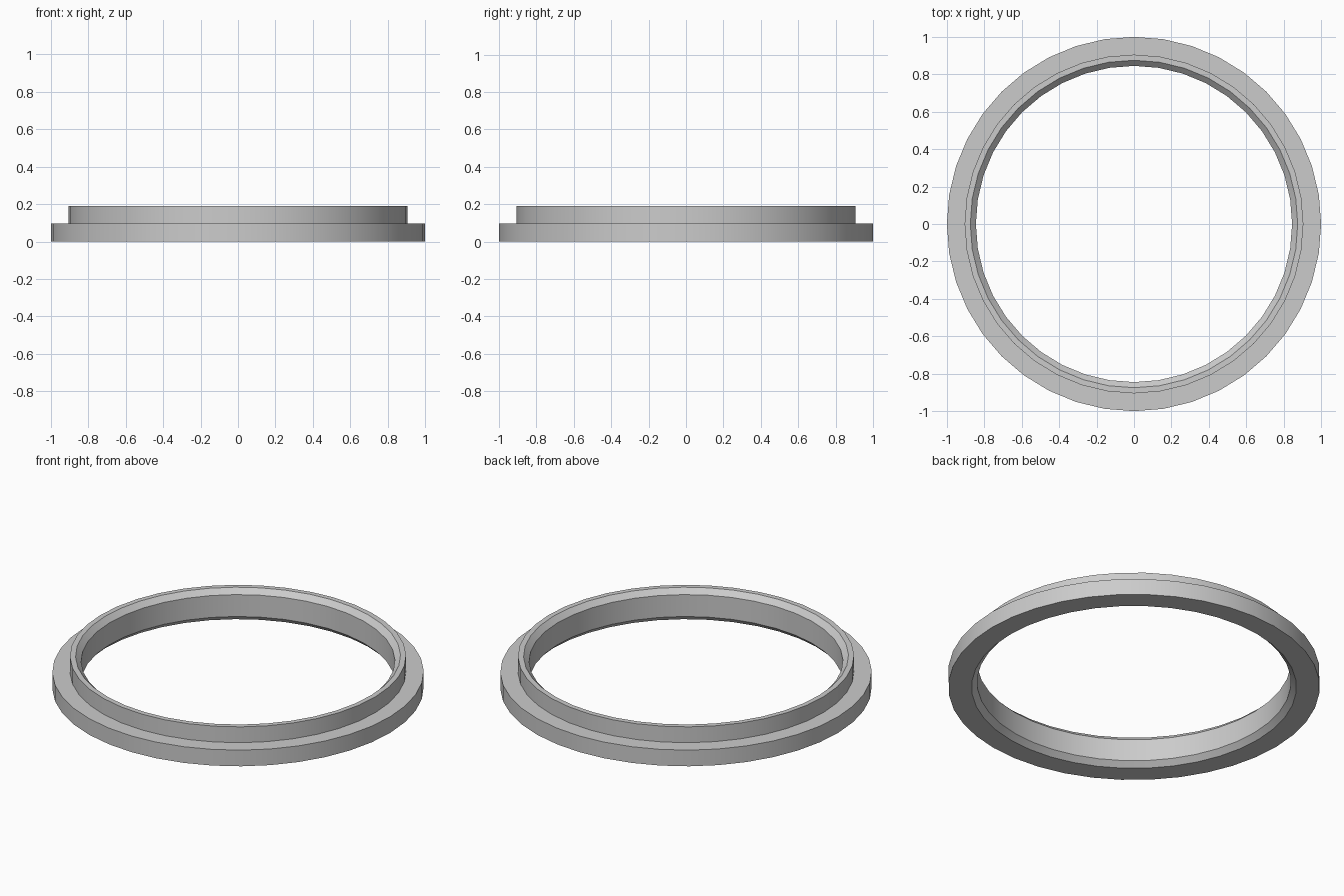
import bpy
import bmesh
import math

cube = bpy.data.objects.get("Cube")
if cube:
    bpy.data.objects.remove(cube, do_unlink=True)

SIDES = 40
BORE, RIM, FLANGE = 0.845, 0.905, 1.0
STEP, TOP, BEVEL = 0.096, 0.19, 0.03

# Plain grey material
grey = bpy.data.materials.new("plain_grey")
grey.use_nodes = True
colour = (0.6, 0.6, 0.6, 1)
grey.diffuse_color = colour
grey.node_tree.nodes["Principled BSDF"].inputs["Base Color"].default_value = colour

# Cross-section: wide flange, stepped collar, bore chamfered at both ends
profile = [
    (BORE + BEVEL, 0), (FLANGE, 0), (FLANGE, STEP), (RIM, STEP),
    (RIM, TOP), (BORE + BEVEL, TOP), (BORE, TOP - BEVEL), (BORE, BEVEL),
]

# Revolve the closed section into a ring
bm = bmesh.new()
verts = [bm.verts.new((r, 0, z)) for r, z in profile]
edges = [bm.edges.new((v, verts[(i + 1) % len(verts)])) for i, v in enumerate(verts)]
bmesh.ops.spin(bm, geom=verts + edges, cent=(0, 0, 0), axis=(0, 0, 1),
               angle=math.tau, steps=SIDES, use_duplicate=False)
bmesh.ops.remove_doubles(bm, verts=bm.verts, dist=0.0001)
bmesh.ops.recalc_face_normals(bm, faces=bm.faces)

mesh = bpy.data.meshes.new("stepped_ring")
bm.to_mesh(mesh)
bm.free()
mesh.materials.append(grey)
ring = bpy.data.objects.new("stepped_ring", mesh)
bpy.context.collection.objects.link(ring)

# Smooth walls with sharp rims
bpy.ops.object.select_all(action="DESELECT")
ring.select_set(True)
bpy.context.view_layer.objects.active = ring
bpy.ops.object.shade_smooth_by_angle(angle=math.radians(30))
